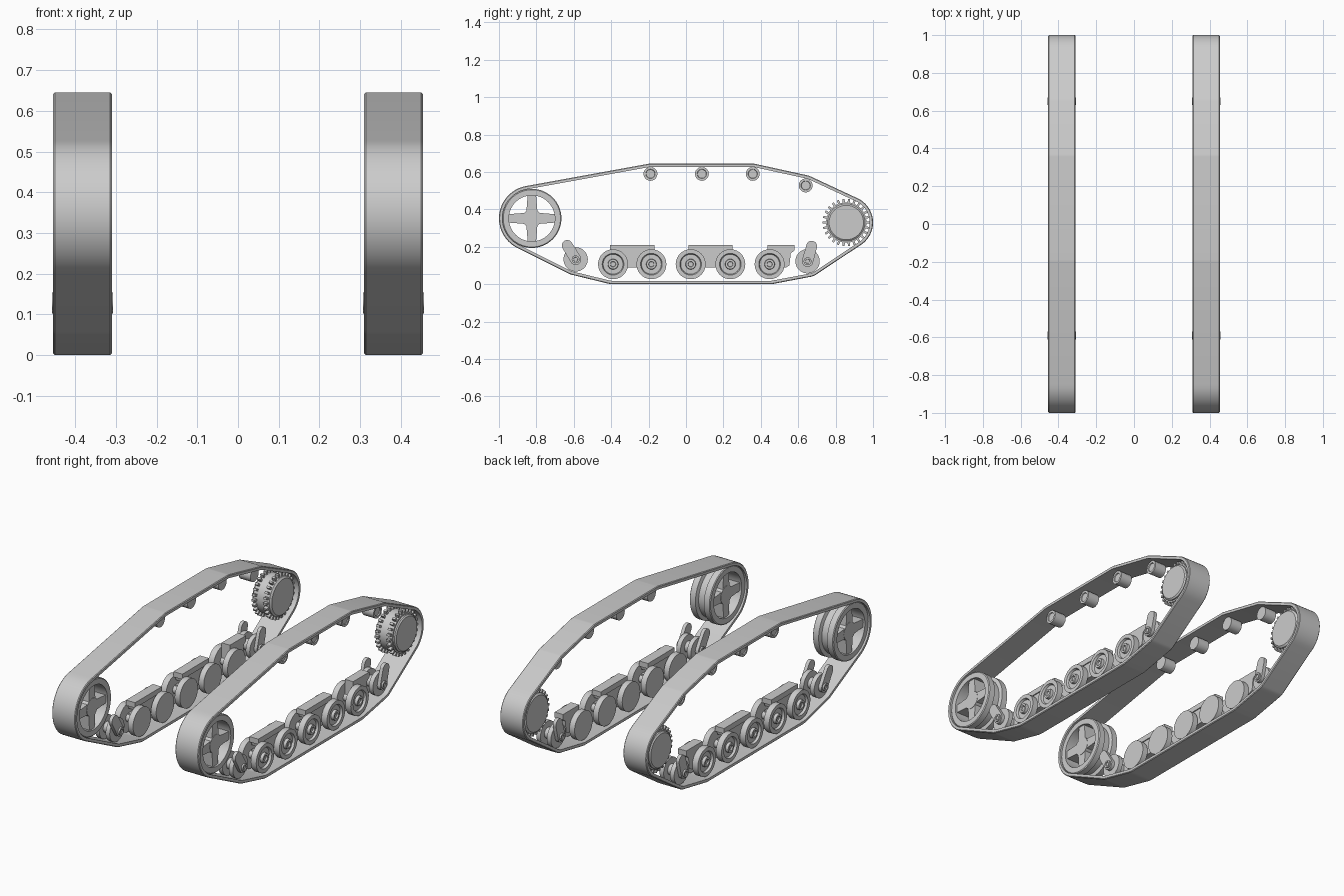
import bpy, bmesh, math
from math import sin, cos, pi, tau, radians
from mathutils import Matrix, Vector
from mathutils.geometry import convex_hull_2d

if "Cube" in bpy.data.objects:
    bpy.data.objects.remove(bpy.data.objects["Cube"])

grey = bpy.data.materials.new("steel_grey")
grey.use_nodes = True
grey.diffuse_color = (0.6, 0.6, 0.6, 1)
grey.node_tree.nodes["Principled BSDF"].inputs["Base Color"].default_value = (0.6, 0.6, 0.6, 1)

MID = 0.382  # centre line of the left track


def finish(bm, name):
    """Turn a bmesh of the left side into a mirrored, smooth-by-angle object."""
    bmesh.ops.remove_doubles(bm, verts=bm.verts, dist=1e-5)
    bmesh.ops.recalc_face_normals(bm, faces=bm.faces)
    for f in bm.faces:
        f.smooth = True
    for e in bm.edges:
        e.smooth = e.calc_face_angle(pi) < radians(32)
    mesh = bpy.data.meshes.new(name)
    bm.to_mesh(mesh)
    bm.free()
    mesh.materials.append(grey)
    ob = bpy.data.objects.new(name, mesh)
    bpy.context.collection.objects.link(ob)
    ob.modifiers.new("Mirror", 'MIRROR').use_axis[0] = True
    ob.modifiers["Mirror"].use_mirror_merge = False


def lathe(bm, profile, y, z, steps=40, closed=False):
    """Spin (x offset, radius) points round the axle at y, z."""
    rings = [[bm.verts.new((MID + x, y + r * cos(tau * i / steps), z + r * sin(tau * i / steps)))
              for i in range(steps)] if r else [bm.verts.new((MID + x, y, z))] * steps
             for x, r in profile]
    pairs = list(zip(rings, rings[1:])) + ([(rings[-1], rings[0])] if closed else [])
    for a, b in pairs:
        for i in range(steps):
            j = (i + 1) % steps
            bm.faces.new(list(dict.fromkeys((a[i], a[j], b[j], b[i]))))


def prism(bm, outline, x0, x1):
    """Extrude a y, z outline from x0 to x1 (offsets from the centre line)."""
    a, b = ([bm.verts.new((MID + x, y, z)) for y, z in outline] for x in (x0, x1))
    bm.faces.new(a)
    bm.faces.new(b)
    for i in range(len(a)):
        j = (i + 1) % len(a)
        bm.faces.new((a[i], a[j], b[j], b[i]))


def circle_points(circles, shrink=0, n=48):
    return [Vector((y + (r - shrink) * cos(tau * i / n), z + (r - shrink) * sin(tau * i / n)))
            for y, z, r in circles for i in range(n)]


def box(bm, size, matrix):
    bmesh.ops.create_cube(bm, size=1, matrix=matrix @ Matrix.Diagonal((*size, 1)))


IDLER = (-0.824, 0.352)
SPROCKET = (0.857, 0.33)
ROAD_Y = [-0.39, -0.185, 0.025, 0.237, 0.447]
ROAD_Z = 0.107
ROLLERS = [(-0.19, 0.59), (0.085, 0.59), (0.357, 0.59), (0.64, 0.528)]
END_WHEELS = [("front", -0.59, 0.133, -0.635, 0.207), ("rear", 0.65, 0.123, 0.672, 0.203)]

# Track band: a belt pulled tight round all the wheels
wrap = [(*IDLER, 0.176), (*SPROCKET, 0.143), (ROAD_Y[0], ROAD_Z, 0.107), (ROAD_Y[-1], ROAD_Z, 0.107)]
wrap += [(y, z, 0.055) for y, z in ROLLERS] + [(e[1], e[2], 0.085) for e in END_WHEELS]
outer, inner = circle_points(wrap), circle_points(wrap, 0.018)
order = convex_hull_2d(outer)
section = [(0, -0.068), (0, 0.068), (0.2, 0.072), (1, 0.072), (1, -0.072), (0.2, -0.072)]
bm = bmesh.new()
loops = []
for k in order:
    pts = [outer[k].lerp(inner[k], d) for d, x in section]
    loops.append([bm.verts.new((MID + s[1], p.x, p.y)) for s, p in zip(section, pts)])
for a, b in zip(loops, loops[1:] + loops[:1]):
    for i in range(len(section)):
        j = (i + 1) % len(section)
        bm.faces.new((a[i], a[j], b[j], b[i]))
finish(bm, "track_band")

# Idler: twin rims over a grooved drum, with a four-spoked centre
bm = bmesh.new()
half = [(0.064, 0.123), (0.064, 0.153), (0.06, 0.158), (0.026, 0.158), (0.02, 0.138)]
lathe(bm, half + [(-x, r) for x, r in reversed(half)], *IDLER, 56, True)
lathe(bm, [(-0.056, 0), (-0.056, 0.05), (0.056, 0.05), (0.056, 0)], *IDLER, 32)
spoke = [(-0.03, 0.03), (0.03, 0.03), (0.022, 0.13), (-0.022, 0.13)]
for q in range(4):
    c, s = cos(q * pi / 2), sin(q * pi / 2)
    prism(bm, [(IDLER[0] + y * c - z * s, IDLER[1] + y * s + z * c) for y, z in spoke], -0.054, 0.054)
finish(bm, "idler_wheel")

# Drive sprocket: drum with raised outer cap and two rows of teeth
bm = bmesh.new()
lathe(bm, [(-0.06, 0), (-0.06, 0.098), (-0.052, 0.108), (0.05, 0.108), (0.05, 0.1),
           (0.058, 0.1), (0.064, 0.092), (0.064, 0)], *SPROCKET, 48)
TEETH = 26
for x in (-0.036, 0.036):
    for i in range(TEETH):
        turn = Matrix.Translation((MID + x, *SPROCKET)) @ Matrix.Rotation(tau * i / TEETH, 4, 'X')
        box(bm, (0.02, 0.03, 0.012), turn @ Matrix.Translation((0, 0.112, 0)))
finish(bm, "drive_sprocket")

# Road wheels: plain inner disc, dished outer disc with a hub ring
bm = bmesh.new()
for y in ROAD_Y:
    lathe(bm, [(-0.06, 0), (-0.06, 0.08), (-0.028, 0.08), (-0.028, 0.022), (0.026, 0.022),
               (0.026, 0.08), (0.06, 0.08), (0.06, 0.058), (0.048, 0.053), (0.048, 0.028),
               (0.064, 0.026), (0.064, 0.015), (0.056, 0.013), (0.056, 0)], y, ROAD_Z)
finish(bm, "road_wheels")

# Bogies: spring plate on top of a tapered carrier between each wheel pair
bm = bmesh.new()
carrier = [(-0.11, 0.182), (0.11, 0.182), (0.105, 0.16), (0.05, 0.135), (0.11, 0.135), (0.11, 0.09),
           (-0.11, 0.09), (-0.11, 0.135), (-0.05, 0.135), (-0.105, 0.16)]
for a, b in zip(ROAD_Y[0:4:2], ROAD_Y[1:4:2]):
    m = (a + b) / 2
    prism(bm, [(m + y, z) for y, z in carrier], -0.022, 0.022)
    prism(bm, [(m - 0.118, 0.18), (m + 0.118, 0.18), (m + 0.118, 0.21), (m - 0.118, 0.21)], -0.028, 0.028)
prism(bm, [(0.437, 0.21), (0.58, 0.21), (0.58, 0.18), (0.56, 0.165), (0.553, 0.1), (0.535, 0.09),
           (0.437, 0.09)], -0.026, 0.026)
finish(bm, "bogies")

# Small end wheels, each held between two swing arms
for name, y, z, ty, tz in END_WHEELS:
    bm = bmesh.new()
    lathe(bm, [(-0.045, 0), (-0.045, 0.065), (-0.02, 0.065), (-0.02, 0.03), (0.02, 0.03),
               (0.02, 0.065), (0.045, 0.065), (0.045, 0)], y, z)
    finish(bm, name + "_end_wheel")
    bm = bmesh.new()
    pill = circle_points([(y, z, 0.03), (ty, tz, 0.029)], n=24)
    pill = [pill[k] for k in convex_hull_2d(pill)]
    for s in (-1, 1):
        prism(bm, pill, 0.047 * s, 0.066 * s)
        lathe(bm, [(0.04 * s, 0), (0.04 * s, 0.021), (0.075 * s, 0.021), (0.075 * s, 0.012),
                   (0.07 * s, 0.011), (0.07 * s, 0)], y, z, 24)
    finish(bm, name + "_swing_arms")

# Return rollers under the top run
bm = bmesh.new()
for y, z in ROLLERS:
    lathe(bm, [(-0.036, 0), (-0.036, 0.037), (0.036, 0.037), (0.036, 0.025), (0.031, 0.023), (0.031, 0)], y, z, 28)
finish(bm, "return_rollers")
